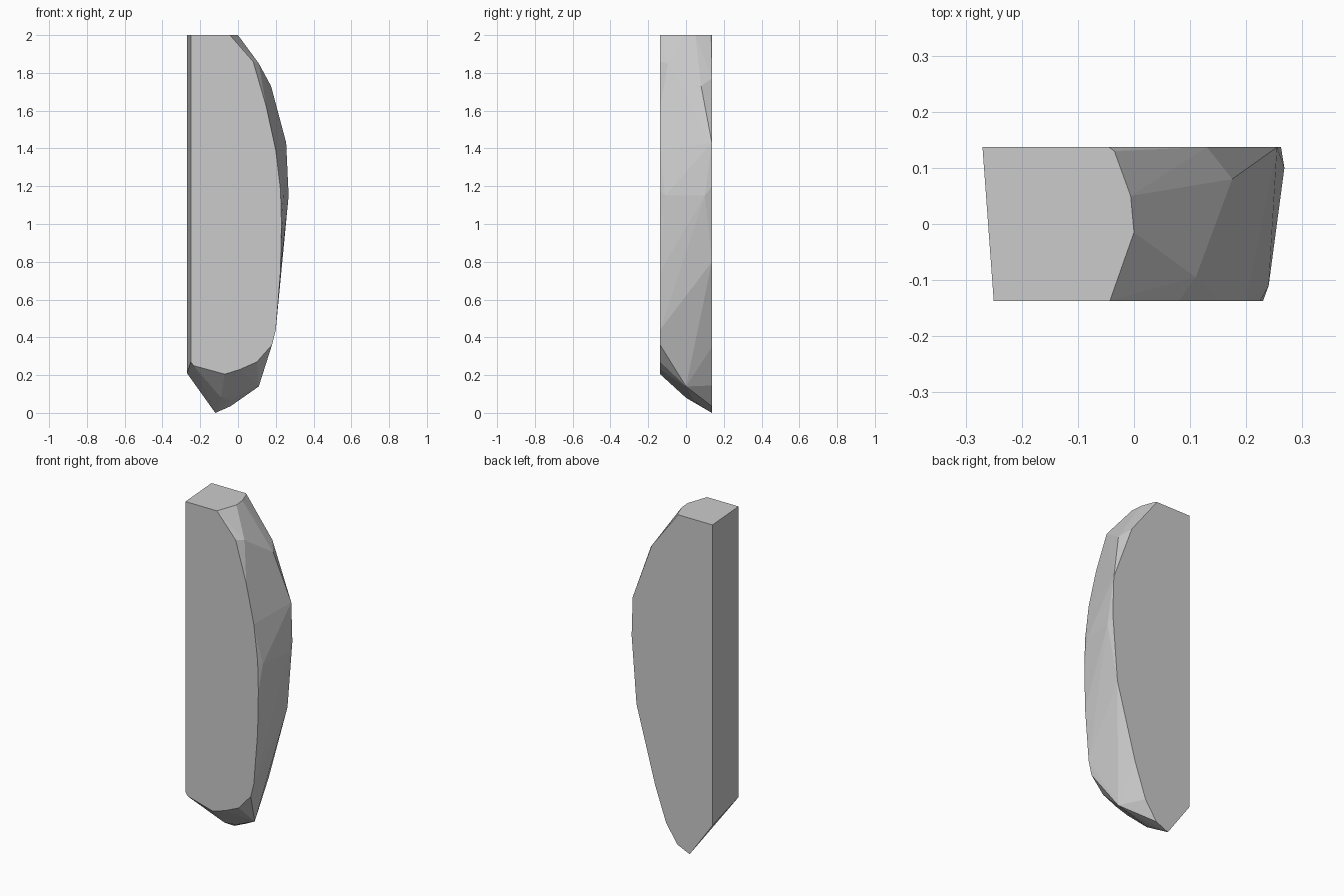
import bpy, bmesh

DEPTH = 0.137  # half thickness of the slab

# outline of the front face (x, z)
front = [(-0.25, 2), (-0.043, 2), (0.08, 1.86), (0.15, 1.62), (0.2, 1.39),
         (0.225, 1.18), (0.23, 1.0), (0.225, 0.75), (0.2, 0.44), (0.18, 0.36),
         (0.1, 0.27), (0.01, 0.23), (-0.07, 0.205), (-0.235, 0.25), (-0.25, 0.27)]

# outline of the larger back face (x, z)
back = [(-0.27, 2), (-0.045, 2), (0.13, 1.77), (0.255, 1.43), (0.262, 1.2),
        (0.23, 0.8), (0.107, 0.35), (0.035, 0.145), (-0.04, 0.035), (-0.12, 0),
        (-0.27, 0.21)]

# chipped corners on the curved edge between the two faces (x, y, z)
chips = [(0, -0.015, 2), (-0.006, 0.05, 2), (-0.035, 0.13, 2),
         (0.11, -0.095, 1.85), (0.175, 0.08, 1.73), (0.268, 0.1, 1.15),
         (0.24, -0.11, 1.15), (0.11, 0, 0.14), (-0.04, 0.04, 0.03 + 0.035),
         (-0.09, 0, 0.08)]

points = [(x, -DEPTH, z) for x, z in front] + [(x, DEPTH, z) for x, z in back] + chips

# stone slab: faceted convex block around the points
bm = bmesh.new()
for p in points:
    bm.verts.new(p)
hull = bmesh.ops.convex_hull(bm, input=bm.verts)
loose = [v for v in bm.verts if not v.link_faces]
bmesh.ops.delete(bm, geom=loose, context='VERTS')
bmesh.ops.dissolve_limit(bm, angle_limit=0.01, verts=bm.verts, edges=bm.edges)
bmesh.ops.recalc_face_normals(bm, faces=bm.faces)

mesh = bpy.data.meshes.new("stone_slab")
bm.to_mesh(mesh)
bm.free()
bpy.context.collection.objects.link(bpy.data.objects.new("stone_slab", mesh))
